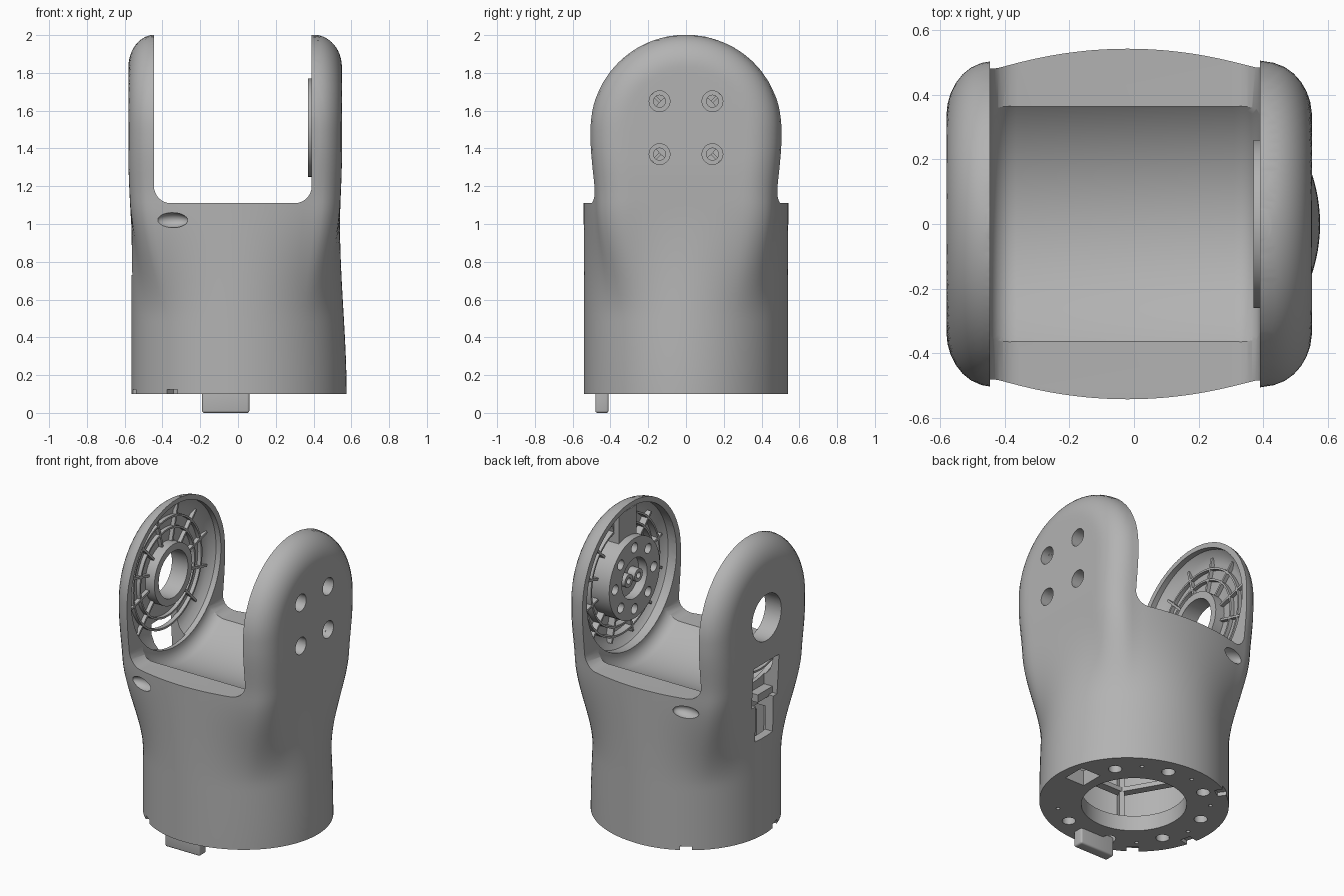
import bpy, bmesh, math
from mathutils import Matrix, Vector

if "Cube" in bpy.data.objects:
    bpy.data.objects.remove(bpy.data.objects["Cube"])

GREY = bpy.data.materials.new("plain grey")
GREY.use_nodes = True
GREY.diffuse_color = (0.45, 0.45, 0.45, 1)
GREY.node_tree.nodes["Principled BSDF"].inputs["Base Color"].default_value = (0.45, 0.45, 0.45, 1)

AXIS = 1.51      # height of the joint axis
MID = -0.02      # centre of the body in x
INNER = 0.42     # half the gap between the arms


def finish(bm, name):
    bmesh.ops.remove_doubles(bm, verts=bm.verts, dist=1e-5)
    bmesh.ops.recalc_face_normals(bm, faces=bm.faces)
    mesh = bpy.data.meshes.new(name)
    bm.to_mesh(mesh)
    bm.free()
    mesh.materials.append(GREY)
    ob = bpy.data.objects.new(name, mesh)
    bpy.context.scene.collection.objects.link(ob)
    return ob


def skin(name, rings, closed=False):
    """Bridge a row of vertex rings; cap the ends unless the row closes."""
    bm = bmesh.new()
    rows = [[bm.verts.new(p) for p in ring] for ring in rings]
    n = len(rows[0])
    pairs = list(zip(rows, rows[1:])) + ([(rows[-1], rows[0])] if closed else [])
    for a, b in pairs:
        for i in range(n):
            j = (i + 1) % n
            bm.faces.new((a[i], a[j], b[j], b[i]))
    if not closed:
        bm.faces.new(rows[0])
        bm.faces.new(rows[-1])
    return finish(bm, name)


def lathe(name, profile, axis="X", centre=(0, 0, AXIS), closed=False, n=48):
    """Spin (radius, position) points about the x or z axis."""
    c = Vector(centre)
    rings = []
    for r, t in profile:
        ring = []
        for i in range(n):
            u, v = r * math.cos(math.tau * i / n), r * math.sin(math.tau * i / n)
            ring.append(c + Vector((t, u, v) if axis == "X" else (u, v, t)))
        rings.append(ring)
    return skin(name, rings, closed)


def rod(name, r, t0, t1, axis="X", centre=(0, 0, AXIS), n=32):
    return lathe(name, [(r, t0), (r, t1)], axis, centre, n=n)


def tube(name, r0, r1, t0, t1, axis="X", centre=(0, 0, AXIS), n=48):
    return lathe(name, [(r0, t0), (r1, t0), (r1, t1), (r0, t1)], axis, centre, True, n)


def box(name, lo, hi, bevel=0, spin=None):
    lo, hi = Vector(lo), Vector(hi)
    bm = bmesh.new()
    bmesh.ops.create_cube(bm, size=1)
    bmesh.ops.scale(bm, vec=hi - lo, verts=bm.verts)
    bmesh.ops.translate(bm, vec=(lo + hi) / 2, verts=bm.verts)
    if bevel:
        bmesh.ops.bevel(bm, geom=bm.edges[:], offset=bevel, segments=4, profile=0.5, affect="EDGES")
    if spin:
        bmesh.ops.transform(bm, matrix=spin, verts=bm.verts)
    return finish(bm, name)


def cut(target, cutter):
    mod = target.modifiers.new("cut", "BOOLEAN")
    mod.operation, mod.solver, mod.object = "DIFFERENCE", "EXACT", cutter
    bpy.context.view_layer.objects.active = target
    bpy.ops.object.modifier_apply(modifier=mod.name)
    bpy.data.objects.remove(cutter)


def ease(z, z0, z1, a, b):
    t = min(1, max(0, (z - z0) / (z1 - z0)))
    return a + (b - a) * t * t * (3 - 2 * t)


def inside_arms(x, y, z, reach):
    """Squarish section: bowed front and back, rounded outer corners."""
    w = ease(z, 1.1, 1.45, 0.475, 0.502)
    inset = w - y
    if z > 1.5:
        w = math.sqrt(0.252 - (z - 1.5) ** 2)
        inset = 0.502 - math.hypot(y, z - 1.5)
    if x < INNER:
        return y < w + 0.14 * w * (1 - (x / INNER) ** 2)
    if inset < 0:
        return False
    d = min(inset / 0.17, 1)
    return x - INNER < (reach - INNER) * math.sqrt(1 - (1 - d) ** 2)


# Body section: round at the foot, easing into the squarer, domed arms
def section(z, scale=1, n=128):
    mix = ease(z, 0.5, 1.13, 0, 1)
    left = ease(z, 0.9, 1.35, 0.545, 0.56)
    right = ease(z, 0.1, 1.0, 0.595, 0.56) + ease(z, 1.0, 1.35, 0, 0.01)
    ring = []
    for i in range(n):
        c, s = math.cos(math.tau * i / n), math.sin(math.tau * i / n)
        reach = right if c > 0 else left
        lo, hi = 0, 1
        for _ in range(18):
            m = (lo + hi) / 2
            lo, hi = (m, hi) if inside_arms(abs(c) * m, abs(s) * m, z, reach) else (lo, m)
        r = scale * (mix * lo + (1 - mix) / math.hypot(c / reach, s / 0.54))
        ring.append((MID + r * c, r * s, z))
    return ring


low = [0.1 + 1.4 * i / 40 for i in range(41)]
dome = [1.5 + 0.5 * math.sin(math.pi / 2 * i / 24) for i in range(1, 25)]
body = skin("fork_body", [section(z) for z in low + dome])

# Slot between the arms, with rounded lower corners
outline = [(0.39, 2.2), (-0.445, 2.2)]
for cx, start in ((-0.355, math.pi), (0.30, 1.5 * math.pi)):
    for i in range(9):
        a = start + math.pi / 2 * i / 8
        outline.append((cx + 0.09 * math.cos(a), 1.2 + 0.09 * math.sin(a)))
cut(body, skin("slot", [[(x, y, z) for x, z in outline] for y in (-0.8, 0.8)]))

# Saddle trough with softened ends
R, F = 0.54, 0.08
corner = [(F * math.sin(math.pi / 2 * i / 6), F * (1 - math.cos(math.pi / 2 * i / 6))) for i in range(7)]
trough = [(R - F + s, -0.445 + c) for s, c in corner] + [(R - F + s, 0.39 - c) for s, c in reversed(corner)]
cut(body, lathe("trough", trough, n=96))

# Hollow inside and round opening in the foot
cut(body, skin("cavity", [section(0.2 + 0.68 * i / 16, 0.9) for i in range(17)]))
cut(body, rod("foot_opening", 0.31, 0.0, 0.3, "Z", (0, 0, 0), 64))

# Dished inner faces of both arms
cut(body, lathe("left_dish", [(0.38, -0.53), (0.43, -0.51), (0.46, -0.48), (0.46, -0.43)], n=72))
cut(body, lathe("right_dish", [(0.38, 0.50), (0.43, 0.48), (0.46, 0.45), (0.46, 0.37)], n=72))

# Axle hole and stepped cable window on the -x side
cut(body, rod("axle_hole", 0.15, -0.7, -0.4, n=48))
cut(body, box("upper_window", (-0.7, -0.13, 0.96), (-0.47, 0.13, 1.22)))
cut(body, box("lower_window", (-0.7, -0.09, 0.73), (-0.45, 0.09, 0.98)))

# Finger scoops on front and back
for side in (-1, 1):
    bm = bmesh.new()
    bmesh.ops.create_uvsphere(bm, u_segments=32, v_segments=16, radius=1)
    bmesh.ops.transform(bm, matrix=Matrix.Translation((-0.35, side * 0.50, 1.02))
                        @ Matrix.Diagonal((0.088, 0.05, 0.04, 1)), verts=bm.verts)
    cut(body, finish(bm, "scoop"))

# Foot holes, square port and rim notches
for k in range(7):
    a = math.radians(35 + 43 * k)
    spot = (0.43 * math.cos(a), 0.43 * math.sin(a), 0)
    cut(body, rod("bolt_hole", 0.04, 0.05, 0.17, "Z", spot, 20))
    a += math.radians(21)
    spot = (0.45 * math.cos(a), 0.45 * math.sin(a), 0)
    cut(body, rod("pin_hole", 0.012, 0.05, 0.15, "Z", spot, 12))
cut(body, box("square_port", (0.37, -0.02, 0.05), (0.51, 0.13, 0.25)))
for deg in (125, 193, 231):
    cut(body, box("notch", (0.50, -0.035, 0.05), (0.7, 0.035, 0.125),
                  spin=Matrix.Rotation(math.radians(deg), 4, "Z")))

# Drive hub on the inside of the +x arm
hub = rod("drive_hub", 0.26, 0.37, 0.52, n=64)
cut(hub, rod("hub_pocket", 0.13, 0.3, 0.43))
for k in range(8):
    a = math.tau * k / 8 + math.pi / 4
    spot = (0, 0.198 * math.cos(a), AXIS + 0.198 * math.sin(a))
    through = k % 2 == 0
    cut(hub, rod("hub_hole", 0.032, 0.3, 0.6 if through else 0.44, centre=spot, n=20))
    if through:
        for part in (hub, body):
            cut(part, rod("screw_seat", 0.055, 0.44, 0.7, centre=spot, n=28))
parts = [body, hub]
for y in (-0.05, 0.05):
    parts.append(tube("hub_post", 0.02, 0.042, 0.375, 0.45, centre=(0, y, AXIS), n=24))
parts.append(box("hub_bridge", (0.42, -0.09, 1.74), (0.50, 0.09, 1.94)))

# Stiffening rings and radial ribs in both dishes
parts.append(tube("bearing_collar", 0.15, 0.195, -0.54, -0.465))
for name, x0, x1, inner, radii in (("left", -0.535, -0.505, 0.19, (0.28, 0.35)),
                                   ("right", 0.455, 0.505, 0.25, (0.32, 0.38))):
    for r in radii:
        parts.append(tube(name + "_ring", r - 0.006, r + 0.006, x0, x1, n=64))
    for k in range(12):
        a = math.tau * (k + 0.5) / 12
        if name == "left" and k in (8, 9):
            continue    # leave the window clear
        turn = Matrix.Translation((0, 0, AXIS)) @ Matrix.Rotation(a, 4, "X")
        parts.append(box(name + "_rib", (x0, inner, -0.007), (x1, 0.42, 0.007), spin=turn))

# Ribs inside the hollow, window ledge and locating tab
for k in range(6):
    turn = Matrix.Rotation(math.tau * k / 6, 4, "Z")
    parts.append(box("inner_rib", (0.41, -0.015, 0.19), (0.50, 0.015, 0.89), spin=turn))
parts.append(tube("inner_hex_ledge", 0.41, 0.47, 0.42, 0.45, "Z", (0, 0, 0), 6))
parts.append(box("window_ledge", (-0.53, -0.13, 0.95), (-0.46, 0.02, 1.0)))
parts.append(box("locating_tab", (-0.19, -0.48, 0.0), (0.06, -0.41, 0.13), bevel=0.012))

bpy.ops.object.select_all(action="DESELECT")
for ob in parts:
    ob.select_set(True)
bpy.context.view_layer.objects.active = body
bpy.ops.object.shade_smooth_by_angle(angle=math.radians(32))
